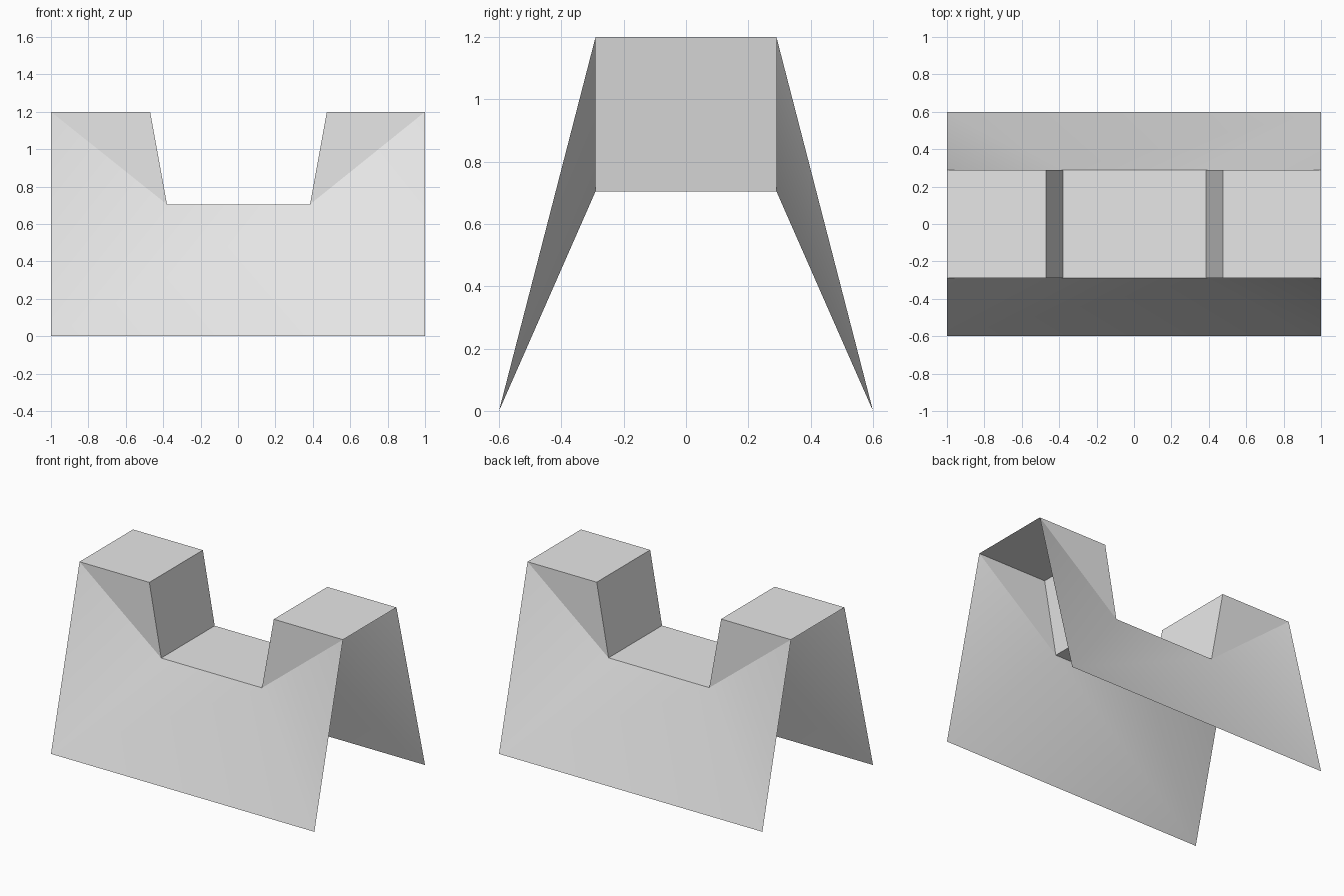
import bpy
import bmesh
from math import radians

cube = bpy.data.objects.get("Cube")
if cube:
    bpy.data.objects.remove(cube, do_unlink=True)

# One plain grey material
grey = bpy.data.materials.new("light_grey")
grey.use_nodes = True
colour = (0.8, 0.8, 0.8, 1.0)
grey.diffuse_color = colour
grey.node_tree.nodes["Principled BSDF"].inputs["Base Color"].default_value = colour

HALF_TOP, HALF_FOOT = 0.29, 0.6
# Notched skyline from one end to the other
SKYLINE = [(-1, 1.2), (-0.47, 1.2), (-0.38, 0.705),
           (0.385, 0.705), (0.475, 1.2), (1, 1.2)]


def add_side(bm, top, sign):
    """Sloping wall: two flared end panels, two upright gussets, one main panel."""
    foot_a = bm.verts.new((-1, sign * HALF_FOOT, 0))
    foot_b = bm.verts.new((1, sign * HALF_FOOT, 0))
    end_a, rim_a, low_a, low_b, rim_b, end_b = top
    panels = [
        (foot_a, foot_b, low_b, low_a),
        (foot_a, low_a, end_a),
        (end_a, low_a, rim_a),
        (foot_b, end_b, low_b),
        (end_b, rim_b, low_b),
    ]
    for panel in panels:
        bm.faces.new(panel if sign < 0 else panel[::-1])


bm = bmesh.new()
front = [bm.verts.new((x, -HALF_TOP, z)) for x, z in SKYLINE]
back = [bm.verts.new((x, HALF_TOP, z)) for x, z in SKYLINE]

# Top deck with the two raised blocks and the notch between them
for i in range(len(SKYLINE) - 1):
    bm.faces.new((front[i], front[i + 1], back[i + 1], back[i]))

# Front and back walls, open at the ends and underneath
add_side(bm, front, -1)
add_side(bm, back, 1)

mesh = bpy.data.meshes.new("notched_stand")
bm.to_mesh(mesh)
bm.free()
mesh.materials.append(grey)

# Soft shading across the main panels, crisp creases elsewhere
mesh.shade_smooth()
mesh.set_sharp_from_angle(angle=radians(16.5))

stand = bpy.data.objects.new("notched_stand", mesh)
bpy.context.collection.objects.link(stand)
